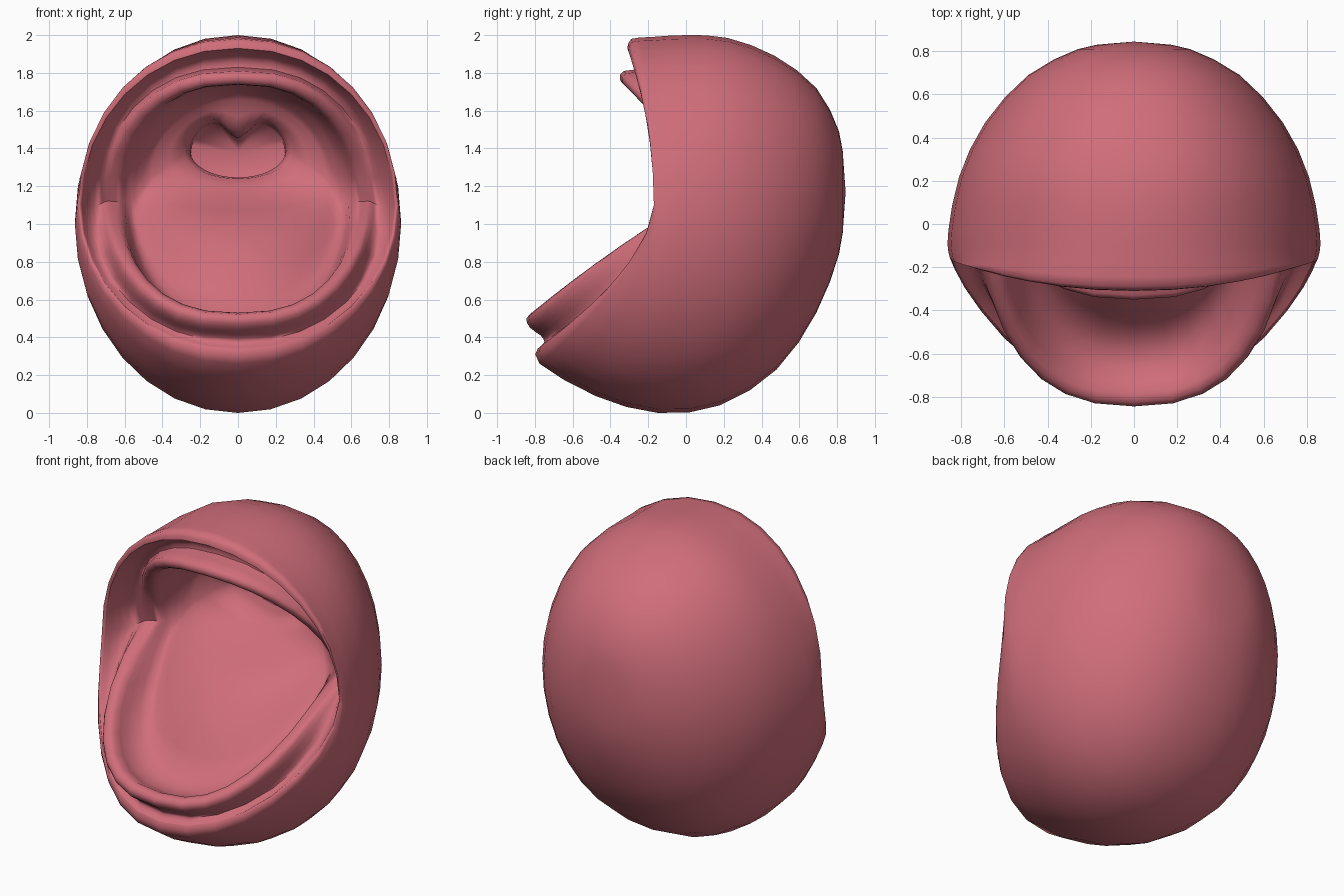
import bpy, bmesh, math

cube = bpy.data.objects.get("Cube")
if cube:
    bpy.data.objects.remove(cube, do_unlink=True)

SEGMENTS = 32

flesh = bpy.data.materials.new("flesh_pink")
flesh.use_nodes = True
COLOUR = (0.63, 0.155, 0.195, 1)
flesh.diffuse_color = COLOUR
flesh.node_tree.nodes["Principled BSDF"].inputs["Base Color"].default_value = COLOUR

# Each ring: half width, side y, side z, top y, top z, bottom y, bottom z,
# squareness of the arch, depth of the hanging lobe
rim = (.83, -.16, 1.1, -.31, 1.93, -.785, .34, .3, 0)

outer_rings = [
    (.12, .835, 1.17, .835, 1.31, .835, 1.03, .2, 0),
    (.26, .81, 1.15, .81, 1.49, .81, .84, .4, 0),
    (.49, .69, 1.1, .69, 1.72, .69, .53, .5, 0),
    (.69, .47, 1.05, .47, 1.89, .48, .23, .5, 0),
    (.81, .22, 1.02, .22, 1.985, .18, .04, .4, 0),
    (.86, -.03, 1.0, 0, 2.0, -.15, 0, .1, 0),
    (.86, -.13, 1.02, -.18, 1.99, -.48, .09, .2, 0),
    (.845, -.17, 1.1, -.29, 1.98, -.775, .26, .3, 0),
    rim,
]

lining_rings = [
    rim,
    # groove between lip and gum
    (.79, -.07, 1.1, -.22, 1.89, -.75, .375, .4, 0),
    (.74, .02, 1.1, -.2, 1.83, -.77, .41, .8, 0),
    # gum ridge
    (.7, .06, 1.12, -.33, 1.81, -.825, .45, 1, 0),
    (.67, .08, 1.12, -.35, 1.77, -.845, .5, 1, 0),
    (.63, .1, 1.12, -.32, 1.74, -.79, .53, 1, 0),
    (.6, .13, 1.12, -.2, 1.74, -.66, .47, 1, 0),
    # palate, and the floor rising to the back
    (.57, .14, 1.12, -.05, 1.75, -.5, .52, .7, 0),
    (.55, .15, 1.13, .05, 1.74, -.36, .75, .4, 0),
    (.52, .17, 1.15, .14, 1.71, -.13, .99, .2, 0),
    (.46, .2, 1.25, .22, 1.66, .16, 1.14, 0, 0),
    # throat
    (.28, .28, 1.38, .27, 1.59, .28, 1.24, 0, .11),
    (.25, .45, 1.38, .43, 1.56, .45, 1.24, 0, .11),
]


def refine(rings):
    """Insert a smoothly interpolated ring between each pair."""
    result = [rings[0]]
    for i in range(len(rings) - 1):
        a, b = rings[i], rings[i + 1]
        before = rings[max(i - 1, 0)]
        after = rings[min(i + 2, len(rings) - 1)]
        result.append(tuple((9 * (q + r) - p - s) / 16
                            for p, q, r, s in zip(before, a, b, after)))
        result.append(b)
    return result


def ring_point(ring, angle):
    width, side_y, side_z, top_y, top_z, low_y, low_z, arch, lobe = ring
    c, s = math.cos(angle), math.sin(angle)
    upper = s > 0
    end_y, end_z = (top_y, top_z) if upper else (low_y, low_z)
    power = 2 - (.5 if upper else 1.2) * arch
    x = math.copysign(width * abs(c) ** (1 - .2 * arch), c)
    y = side_y + (end_y - side_y) * abs(s) ** power
    z = side_z + (end_z - side_z) * abs(s)
    if upper:
        z -= lobe * math.exp(-(x / .08) ** 2)
    return x, y, z


def loft(name, rings, first_pole=None, last_pole=None):
    bm = bmesh.new()
    loops = [[bm.verts.new(ring_point(r, math.tau * i / SEGMENTS))
              for i in range(SEGMENTS)] for r in refine(rings)]
    for a, b in zip(loops, loops[1:]):
        for i in range(SEGMENTS):
            j = (i + 1) % SEGMENTS
            bm.faces.new((a[i], a[j], b[j], b[i]))
    if first_pole:
        pole = bm.verts.new(first_pole)
        for i in range(SEGMENTS):
            bm.faces.new((pole, loops[0][(i + 1) % SEGMENTS], loops[0][i]))
    if last_pole:
        pole = bm.verts.new(last_pole)
        for i in range(SEGMENTS):
            bm.faces.new((loops[-1][i], loops[-1][(i + 1) % SEGMENTS], pole))
    mesh = bpy.data.meshes.new(name)
    bm.to_mesh(mesh)
    bm.free()
    mesh.materials.append(flesh)
    obj = bpy.data.objects.new(name, mesh)
    bpy.context.collection.objects.link(obj)
    bpy.ops.object.select_all(action='DESELECT')
    obj.select_set(True)
    bpy.context.view_layer.objects.active = obj
    bpy.ops.object.shade_smooth_by_angle(angle=math.radians(70))


# Rounded outside and the hollow mouth interior, meeting at the lip
loft("outer_shell", outer_rings, first_pole=(0, .845, 1.17))
loft("mouth_lining", lining_rings, last_pole=(0, .5, 1.38))
